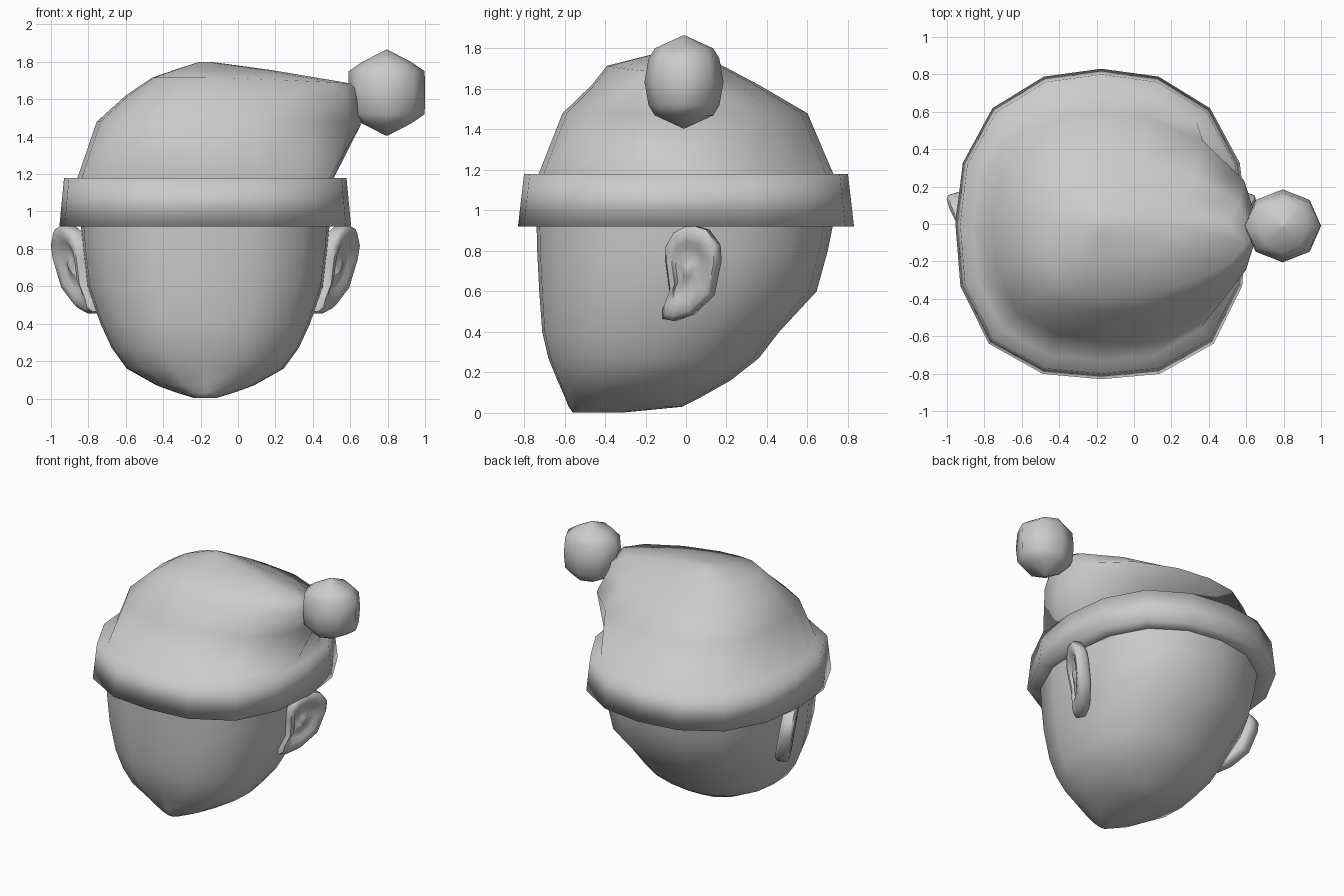
import bpy, bmesh
from math import sin, cos, pi, radians

if "Cube" in bpy.data.objects:
    bpy.data.objects.remove(bpy.data.objects["Cube"])

CX = -0.175  # centre of the head in x


def finish(name, bm, angle):
    bmesh.ops.recalc_face_normals(bm, faces=bm.faces)
    me = bpy.data.meshes.new(name)
    bm.to_mesh(me)
    bm.free()
    ob = bpy.data.objects.new(name, me)
    bpy.context.collection.objects.link(ob)
    bpy.ops.object.select_all(action='DESELECT')
    ob.select_set(True)
    bpy.context.view_layer.objects.active = ob
    bpy.ops.object.shade_smooth_by_angle(angle=radians(angle))


def bridge(bm, rings):
    """Skin a stack of equal rings and cap both ends."""
    loops = [[bm.verts.new(p) for p in r] for r in rings]
    n = len(loops[0])
    for a, b in zip(loops, loops[1:]):
        for i in range(n):
            j = (i + 1) % n
            bm.faces.new((a[i], a[j], b[j], b[i]))
    bm.faces.new(loops[0])
    bm.faces.new(loops[-1])


def ring(z, rx, front, back, pull=0, drop=0, cx=CX, n=16, sq=0.055, sq_front=None):
    """Oval section; sq squares it off, pull draws the right side to a point."""
    pts = []
    for i in range(n):
        t = 2 * pi * i / n
        c, s = cos(t), sin(t)
        q = sq_front if (sq_front is not None and s < -0.01) else sq
        f = 1 + q * sin(2 * t) ** 2
        k = max(c, 0) ** 2.5
        pts.append((cx + rx * c * f + pull * k,
                    (front + back) / 2 + (back - front) / 2 * s * f, z - drop * k))
    return pts


def loft(name, sections, angle, **kw):
    bm = bmesh.new()
    bridge(bm, [ring(*s, **kw) for s in sections])
    finish(name, bm, angle)


# Head: tapers down to a blunt chin at the front
loft("head", [
    (0.003, 0.06, -0.56, -0.30), (0.03, 0.15, -0.58, -0.02),
    (0.07, 0.26, -0.595, 0.06), (0.16, 0.42, -0.635, 0.22),
    (0.27, 0.50, -0.68, 0.36), (0.40, 0.56, -0.71, 0.46),
    (0.60, 0.63, -0.725, 0.645), (0.80, 0.655, -0.735, 0.70),
    (1.00, 0.67, -0.74, 0.74)], 80, sq=0.04, sq_front=0.12)

# Cap with rolled band: dome whose right side is drawn out to a tip
loft("cap", [
    (0.93, 0.64, -0.70, 0.70), (0.92, 0.78, -0.83, 0.83),
    (1.18, 0.755, -0.80, 0.80), (1.175, 0.685, -0.73, 0.73),
    (1.48, 0.58, -0.61, 0.60, 0.26), (1.62, 0.425, -0.465, 0.36, 0.41),
    (1.715, 0.285, -0.39, 0.18, 0.49, 0.03),
    (1.765, 0.14, -0.19, 0.09, 0.22, 0.01),
    (1.80, 0.03, -0.05, 0.02)], 120, sq_front=0.09)

# Bobble at the tip
loft("bobble", [
    (1.635 + h, rx, -0.01 - ry, -0.01 + ry) for h, rx, ry in
    [(-0.23, 0.004, 0.004), (-0.165, 0.13, 0.145), (-0.115, 0.203, 0.175),
     (0, 0.205, 0.195), (0.115, 0.203, 0.175), (0.165, 0.13, 0.145),
     (0.23, 0.004, 0.004)]], 80, cx=0.795, n=8, sq=0)

# Ears: slanted plates with a shallow bowl
OUTLINE = [(-.11, .465), (-.06, .455), (.03, .485), (.13, .58), (.165, .75),
           (.16, .83), (.105, .905), (.02, .93), (-.055, .89), (-.095, .82),
           (-.095, .75), (-.075, .60), (-.11, .51)]


def ear(name, side):
    rings = []
    # scale about the ear centre, offset along the side direction
    for k, d in [(0.9, -0.09), (1.0, -0.07), (1.0, -0.012), (0.9, 0.006),
                 (0.65, 0.004), (0.52, -0.014), (0.2, -0.012), (0.12, 0.0)]:
        r = []
        for y, z in OUTLINE:
            y, z = 0.01 + (y - 0.01) * k, 0.70 + (z - 0.70) * k
            x = 0.72 + 0.54 * y + 0.19 * (z - 0.7) + d
            r.append((CX + side * x, y - d * 0.3 - 0.01, z))
        rings.append(r)
    bm = bmesh.new()
    bridge(bm, rings)
    finish(name, bm, 50)


ear("ear_right", 1)
ear("ear_left", -1)
